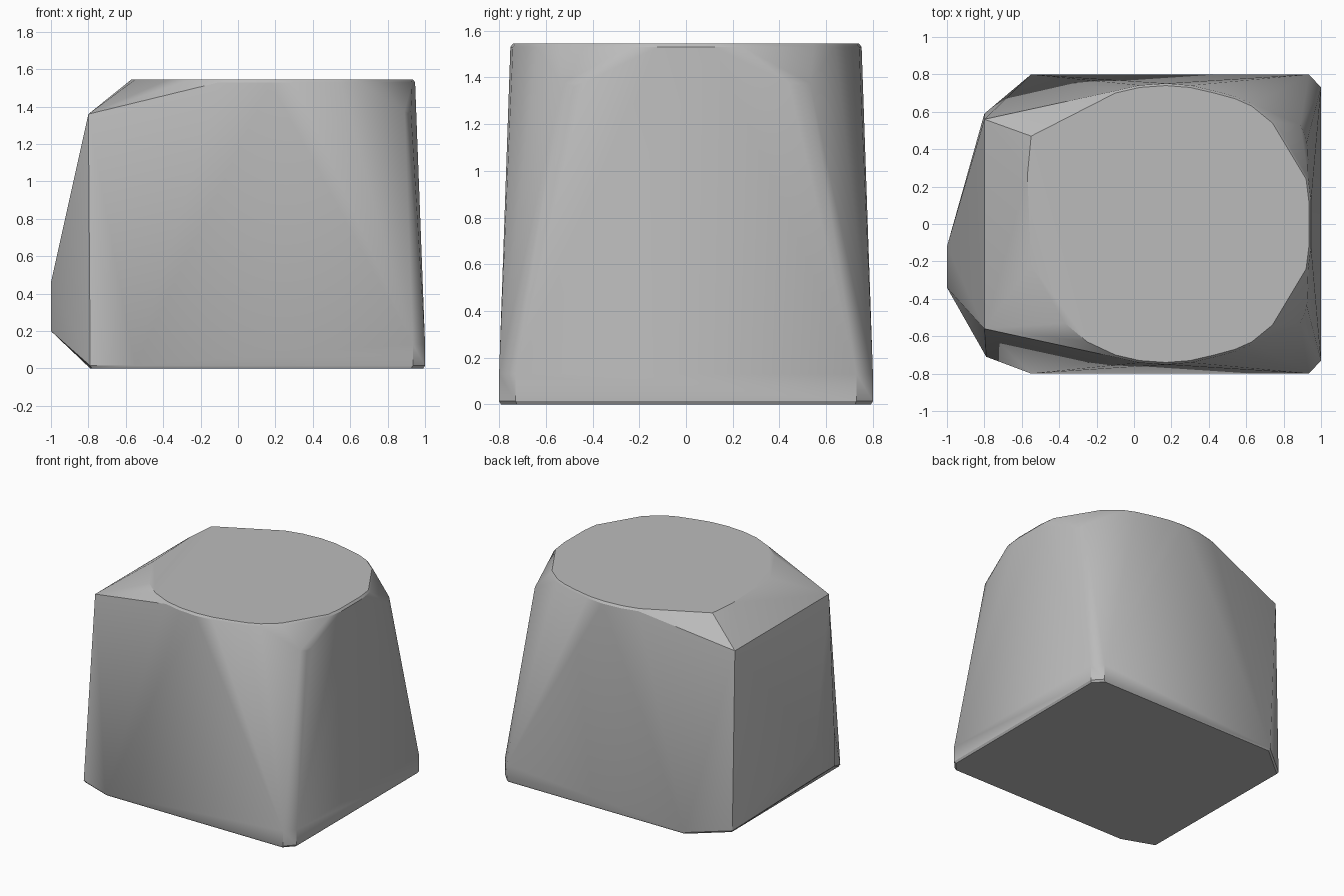
import bpy, bmesh, math

if "Cube" in bpy.data.objects:
    bpy.data.objects.remove(bpy.data.objects["Cube"])

# Plain grey surface
grey = bpy.data.materials.new("plain_grey")
grey.use_nodes = True
colour = (0.5, 0.5, 0.5, 1)
grey.diffuse_color = colour
grey.node_tree.nodes["Principled BSDF"].inputs["Base Color"].default_value = colour


def ring(outline, z, grow=0.0):
    """Outline lifted to a height and pushed outward from its middle."""
    points = []
    for x, y in outline:
        dist = math.hypot(x, y)
        points.append((x * (1 + grow / dist), y * (1 + grow / dist), z))
    return points


def mirrored(points):
    return points + [(x, -y, z) for x, y, z in points]


# Flat top: rounded curve plus a straight side on the right
curve = [(-0.10, 0.70), (0.03, 0.73), (0.17, 0.74), (0.30, 0.73), (0.43, 0.70),
         (0.54, 0.67), (0.63, 0.63), (0.74, 0.54), (0.92, 0.24), (0.935, 0.12)]
top = curve + [(x, -y) for x, y in curve]
top += [(-0.55, 0.47), (-0.57, 0.26), (-0.55, -0.22), (-0.37, -0.53), (-0.25, -0.63)]

# Footprint with clipped corners
foot = [(1, 0.73), (0.935, 0.80), (-0.55, 0.80), (-0.80, 0.59),
        (-0.79, -0.71), (-0.55, -0.80), (0.935, -0.80), (1, -0.73)]

points = ring(top, 1.545)
points += ring(curve, 1.53, 0.012) + ring([(x, -y) for x, y in curve], 1.53, 0.012)
points += ring(foot, 0.015) + ring(foot, 0, -0.012)

# Short upright corner edges, shoulders and sloped upper edge
points += mirrored([(1, 0.73, 0.13), (0.935, 0.80, 0.13)])
points += mirrored([(0.925, 0.44, 1.375), (0.912, 0.48, 1.36), (0.89, 0.53, 1.375)])
points += mirrored([(-0.80, 0.56, 1.36)])

# Low bulge on the right side
points += [(-1, y, z) for y in (-0.12, -0.34) for z in (0.20, 0.46)]

# Wrap the points into one convex block
bm = bmesh.new()
for p in points:
    bm.verts.new(p)
hull = bmesh.ops.convex_hull(bm, input=bm.verts)
loose = {g for g in hull["geom_interior"] + hull["geom_unused"]
         if isinstance(g, bmesh.types.BMVert)}
bmesh.ops.delete(bm, geom=list(loose), context="VERTS")
bmesh.ops.dissolve_limit(bm, angle_limit=math.radians(0.5),
                         verts=bm.verts, edges=bm.edges)
bmesh.ops.recalc_face_normals(bm, faces=bm.faces)

mesh = bpy.data.meshes.new("faceted_block")
bm.to_mesh(mesh)
bm.free()
mesh.materials.append(grey)
block = bpy.data.objects.new("faceted_block", mesh)
bpy.context.collection.objects.link(block)

# Smooth shading with sharp rims
bpy.ops.object.select_all(action="DESELECT")
block.select_set(True)
bpy.context.view_layer.objects.active = block
bpy.ops.object.shade_smooth_by_angle(angle=math.radians(30))
